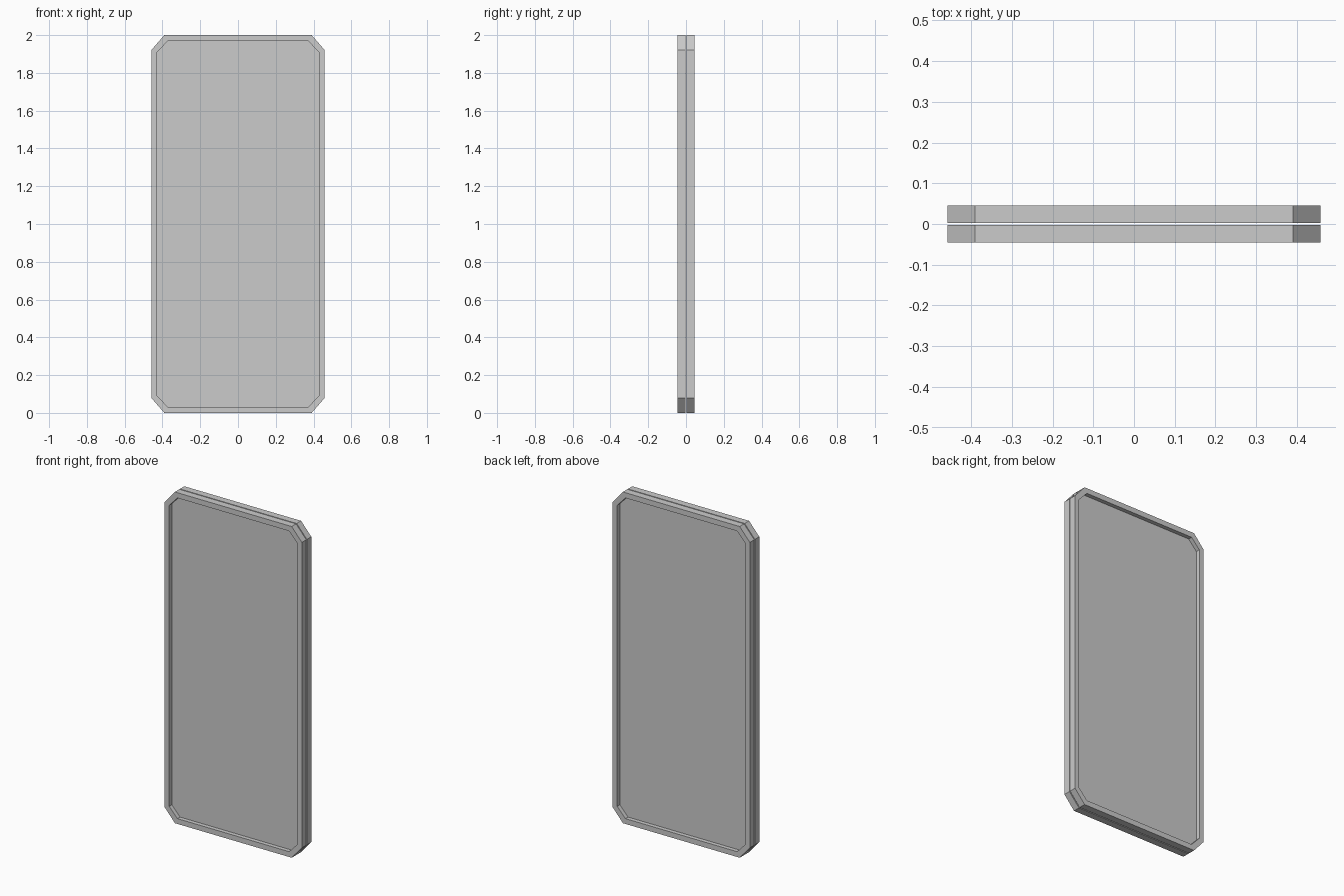
import bpy
import bmesh

cube = bpy.data.objects.get("Cube")
if cube:
    bpy.data.objects.remove(cube, do_unlink=True)

grey = bpy.data.materials.new("plain_grey")
grey.use_nodes = True
grey_value = (0.6, 0.6, 0.6, 1)
grey.diffuse_color = grey_value
grey.node_tree.nodes["Principled BSDF"].inputs["Base Color"].default_value = grey_value

INNER_Y, OUTER_Y, RECESS = 0.003, 0.045, 0.025


def octagon(bm, half_w, half_h, cut_x, cut_z, y):
    """Ring of a rectangle with cut corners, standing upright at depth y."""
    corner = [(half_w, cut_z), (cut_x, half_h)]
    points = corner + [(-x, z) for x, z in reversed(corner)]
    points += [(-x, -z) for x, z in points]
    return [bm.verts.new((x, y, z + 1)) for x, z in points]


def tray(name, side):
    """Shallow panel with a raised rim, opening towards side on y."""
    bm = bmesh.new()
    outer = (0.458, 1.0, 0.39, 0.922)
    inner = (0.428, 0.968, 0.373, 0.909)
    rings = [
        octagon(bm, *outer, side * INNER_Y),
        octagon(bm, *outer, side * OUTER_Y),
        octagon(bm, *inner, side * OUTER_Y),
        octagon(bm, *inner, side * (OUTER_Y - RECESS)),
    ]
    # Outer wall, rim and inner wall
    for a, b in zip(rings, rings[1:]):
        for i in range(len(a)):
            j = (i + 1) % len(a)
            bm.faces.new((a[i], a[j], b[j], b[i]))
    # Flat rear and recessed floor
    bm.faces.new(rings[0])
    bm.faces.new(rings[-1])
    bmesh.ops.recalc_face_normals(bm, faces=bm.faces)
    mesh = bpy.data.meshes.new(name)
    bm.to_mesh(mesh)
    bm.free()
    mesh.materials.append(grey)
    bpy.context.collection.objects.link(bpy.data.objects.new(name, mesh))


tray("front_panel", -1)
tray("back_panel", 1)
